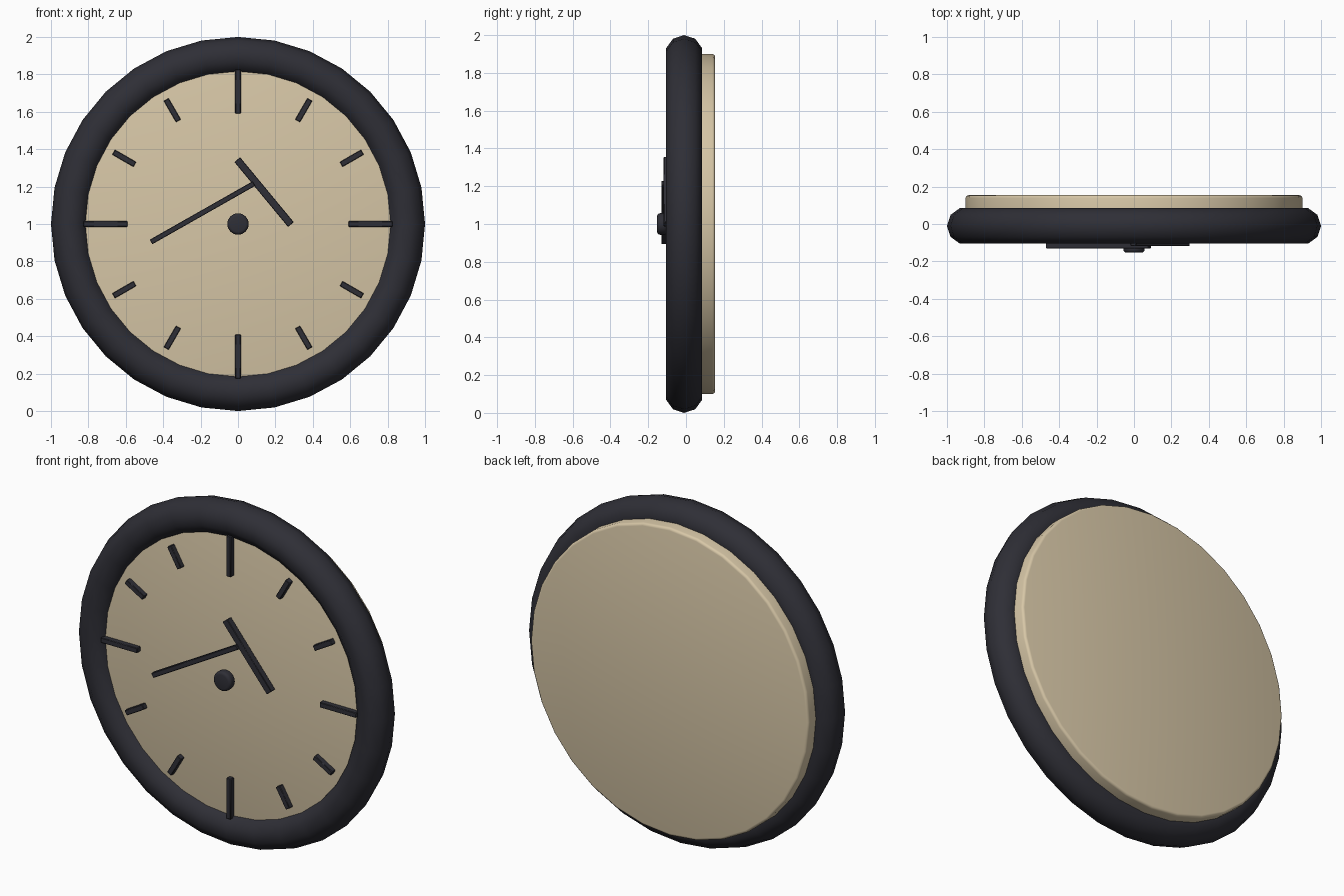
import bpy, math
from mathutils import Matrix, Vector

if "Cube" in bpy.data.objects:
    bpy.data.objects.remove(bpy.data.objects["Cube"])


def material(name, rgb):
    m = bpy.data.materials.new(name)
    m.diffuse_color = (*rgb, 1)
    m.use_nodes = True
    m.node_tree.nodes["Principled BSDF"].inputs["Base Color"].default_value = m.diffuse_color
    return m


CREAM = material("warm cream", (0.68, 0.57, 0.385))
DARK = material("charcoal", (0.028, 0.028, 0.037))
FACING = Matrix.Rotation(math.pi / 2, 4, 'X')


def finish(name, mat, bevel=0, segments=2):
    ob = bpy.context.object
    ob.name = name
    ob.data.materials.append(mat)
    if bevel:
        b = ob.modifiers.new("Bevel", 'BEVEL')
        b.width = bevel
        b.segments = segments
        b.limit_method = 'ANGLE'
        b.angle_limit = math.radians(40)
        bpy.ops.object.modifier_apply(modifier=b.name)
    bpy.ops.object.shade_smooth_by_angle(angle=math.radians(40))
    return ob


def disc(name, radius, y0, y1, mat, bevel):
    bpy.ops.mesh.primitive_cylinder_add(vertices=32, radius=radius, depth=y1 - y0)
    bpy.context.object.data.transform(
        Matrix.Translation((0, (y0 + y1) / 2, 1)) @ FACING)
    return finish(name, mat, bevel, 3)


def bar(name, a, b, width, y0, y1):
    """Box running between two (x, z) points on the dial."""
    a, b = Vector(a), Vector(b)
    d, c = b - a, (a + b) / 2
    bpy.ops.mesh.primitive_cube_add(size=1)
    bpy.context.object.data.transform(
        Matrix.Translation((c.x, (y0 + y1) / 2, c.y))
        @ Matrix.Rotation(-math.atan2(d.y, d.x), 4, 'Y')
        @ Matrix.Diagonal((d.length, y1 - y0, width, 1)))
    return finish(name, DARK, 0.003, 1)


# Round frame
bpy.ops.mesh.primitive_torus_add(major_segments=32, minor_segments=10,
                                 major_radius=0.9, minor_radius=0.1)
bpy.context.object.data.transform(Matrix.Translation((0, -0.01, 1)) @ FACING)
finish("frame", DARK)
bpy.ops.object.shade_smooth()

# Clock body with the dial on its front
disc("clock_body", 0.9, -0.06, 0.154, CREAM, 0.015)

# Hour marks, long at the quarters
for i in range(12):
    t = math.radians(30 * i)
    r0, r1 = (0.59, 0.826) if i % 3 == 0 else (0.637, 0.768)
    p = [(r * math.sin(t), 1 + r * math.cos(t)) for r in (r0, r1)]
    bar(f"hour_mark_{i}", p[0], p[1], 0.03, -0.09, -0.055)

# Hands and centre cap
bar("hour_hand", (-0.004, 1.344), (0.283, 0.997), 0.04, -0.118, -0.08)
bar("minute_hand", (-0.465, 0.904), (0.085, 1.216), 0.028, -0.131, -0.1)
disc("centre_cap", 0.057, -0.153, -0.1, DARK, 0.016)
